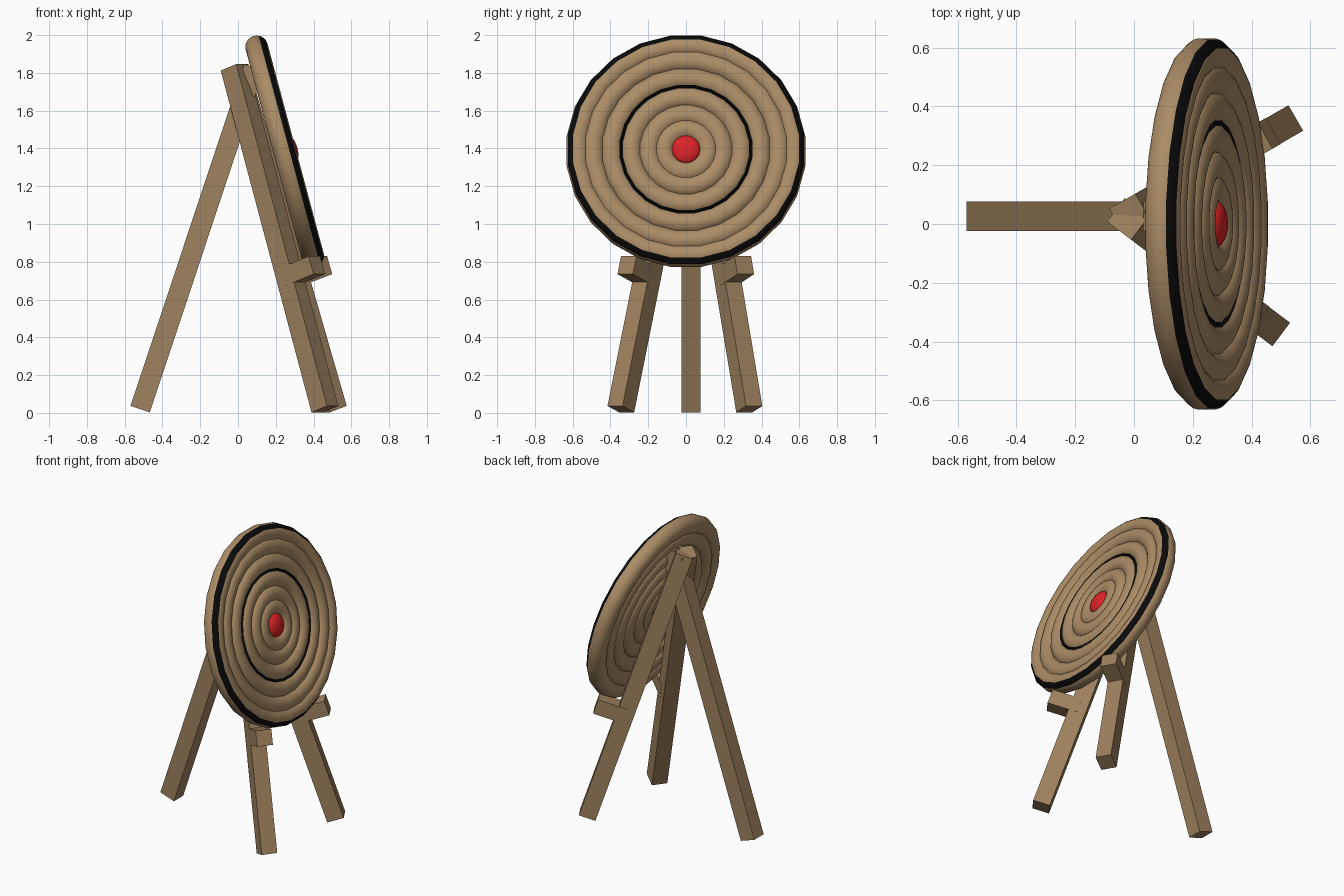
import bpy, bmesh, math
from mathutils import Matrix, Vector

if "Cube" in bpy.data.objects:
    bpy.data.objects.remove(bpy.data.objects["Cube"])


def material(name, rgb):
    m = bpy.data.materials.new(name)
    m.diffuse_color = (*rgb, 1.0)
    m.use_nodes = True
    m.node_tree.nodes["Principled BSDF"].inputs["Base Color"].default_value = m.diffuse_color
    return m


STRAW = material("straw", (0.41, 0.265, 0.135))
WOOD = material("wood", (0.35, 0.225, 0.115))
BLACK = material("black", (0.003, 0.003, 0.003))
RED = material("red", (0.72, 0.016, 0.02))


def finish(name, bm, matrix, mats, smooth=False):
    bmesh.ops.recalc_face_normals(bm, faces=bm.faces)
    bm.transform(matrix)
    for f in bm.faces:
        f.smooth = smooth
    mesh = bpy.data.meshes.new(name)
    bm.to_mesh(mesh)
    bm.free()
    for m in mats:
        mesh.materials.append(m)
    ob = bpy.data.objects.new(name, mesh)
    bpy.context.collection.objects.link(ob)
    return ob


# Target frame: local z is the face normal, leaning back 15 degrees
DISC = Matrix.Translation((0.247, 0, 1.385)) @ Matrix.Rotation(math.radians(75), 4, 'Y')
TUBE, SEGS, MINOR = 0.06, 24, 36


def straw_ring(name, major, is_black):
    """Torus whose minor angle is measured from the face normal outwards."""
    bm = bmesh.new()
    loops = []
    for i in range(SEGS):
        a = 2 * math.pi * (i + 0.5) / SEGS
        loop = []
        for j in range(MINOR):
            t = math.radians(10 * j + 5)
            r = major + TUBE * math.sin(t)
            loop.append(bm.verts.new((r * math.cos(a), r * math.sin(a), TUBE * math.cos(t))))
        loops.append(loop)
    for i in range(SEGS):
        p, q = loops[i], loops[(i + 1) % SEGS]
        for j in range(MINOR):
            k = (j + 1) % MINOR
            f = bm.faces.new((p[j], p[k], q[k], q[j]))
            f.material_index = int(is_black(10 * j + 10))
    finish(name, bm, DISC, [STRAW, BLACK], True)


# Coiled straw rings with painted scoring lines
majors = [0.577, 0.495, 0.397, 0.293, 0.197, 0.117]
rules = {0: lambda d: 25 < d < 65,
         2: lambda d: 295 < d < 315,
         3: lambda d: 45 < d < 65}
for i, R in enumerate(majors):
    straw_ring(f"straw_ring_{i + 1}", R, rules.get(i, lambda d: False))


# Straw core and red bullseye dome
def ellipsoid(name, z, radius, depth, mat):
    bm = bmesh.new()
    bmesh.ops.create_uvsphere(bm, u_segments=SEGS, v_segments=12, radius=1)
    local = Matrix.Translation((0, 0, z)) @ Matrix.Diagonal((radius, radius, depth, 1))
    finish(name, bm, DISC @ local, [mat], True)


ellipsoid("straw_core", 0, 0.085, 0.055, STRAW)
ellipsoid("bullseye", 0.034, 0.077, 0.036, RED)


def block(name, matrix, lo, hi):
    lo, hi = Vector(lo), Vector(hi)
    bm = bmesh.new()
    bmesh.ops.create_cube(bm, size=1)
    size = hi - lo
    local = Matrix.Translation((lo + hi) / 2) @ Matrix.Diagonal((*size, 1))
    finish(name, bm, matrix @ local, [WOOD])


# Tripod: local z runs up the leg, local x faces outwards
LEAN = math.radians(-18.4)
for name, foot, yaw, peg in (("back", (-0.518, 0.026, 0.02), 180, False),
                             ("left", (0.46, -0.345, 0.02), -37, True),
                             ("right", (0.506, 0.335, 0.02), 30, True)):
    m = (Matrix.Translation(foot) @ Matrix.Rotation(math.radians(yaw), 4, 'Z')
         @ Matrix.Rotation(LEAN, 4, 'Y'))
    block(name + "_leg", m, (-0.054, -0.05, 0), (0.054, 0.05, 1.907))
    if peg:
        # Supporting peg under the target
        block(name + "_peg", m, (0, -0.051, 0.69), (0.19, 0.051, 0.79))
